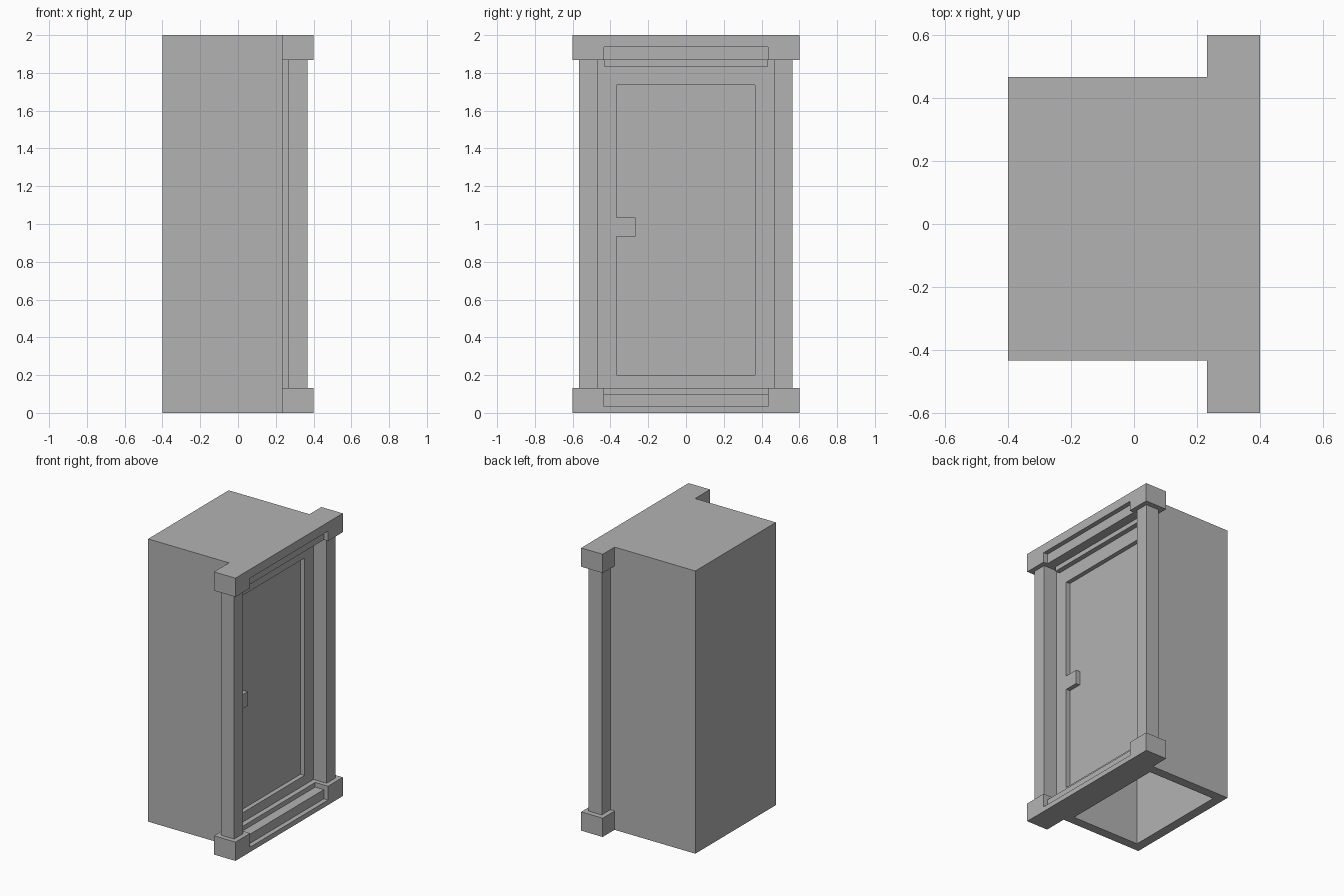
import bpy
import bmesh

if "Cube" in bpy.data.objects:
    bpy.data.objects.remove(bpy.data.objects["Cube"], do_unlink=True)

grey = bpy.data.materials.new("plain_grey")
grey.use_nodes = True
GREY = (0.45, 0.45, 0.45, 1)
grey.diffuse_color = GREY
grey.node_tree.nodes["Principled BSDF"].inputs["Base Color"].default_value = GREY


def finish(name, bm):
    bmesh.ops.recalc_face_normals(bm, faces=bm.faces)
    mesh = bpy.data.meshes.new(name)
    bm.to_mesh(mesh)
    bm.free()
    mesh.materials.append(grey)
    obj = bpy.data.objects.new(name, mesh)
    bpy.context.collection.objects.link(obj)
    return obj


def prism(bm, profile, y0, y1):
    """Extrude an (x, z) outline along y."""
    face = bm.faces.new([bm.verts.new((x, y0, z)) for x, z in profile])
    ext = bmesh.ops.extrude_face_region(bm, geom=[face])
    verts = [g for g in ext["geom"] if isinstance(g, bmesh.types.BMVert)]
    bmesh.ops.translate(bm, verts=verts, vec=(0, y1 - y0, 0))


def box(bm, xs, ys, zs):
    (x0, x1), (z0, z1) = xs, zs
    prism(bm, [(x0, z0), (x1, z0), (x1, z1), (x0, z1)], *ys)


def box_object(name, xs, ys, zs):
    bm = bmesh.new()
    box(bm, xs, ys, zs)
    return finish(name, bm)


BACK, FACE, PILLAR, FRONT = 0.232, 0.265, 0.367, 0.4   # depth planes along x
TOP = 2.0
BLOCK = 0.133                                          # beam end block height

# Hollow cabinet body, open underneath
bm = bmesh.new()
box(bm, (-0.4, BACK), (-0.433, 0.467), (0, TOP))
bm.normal_update()
bmesh.ops.recalc_face_normals(bm, faces=bm.faces)
floor = min(bm.faces, key=lambda f: f.calc_center_median().z)
bmesh.ops.inset_region(bm, faces=[floor], thickness=0.067, use_even_offset=True)
for v in floor.verts:
    if v.co.x > 0:
        v.co.x = 0.2
ext = bmesh.ops.extrude_face_region(bm, geom=[floor])
inner = [g for g in ext["geom"] if isinstance(g, bmesh.types.BMVert)]
bmesh.ops.translate(bm, verts=inner, vec=(0, 0, 1.93))
if floor.is_valid:
    bmesh.ops.delete(bm, geom=[floor], context="FACES_ONLY")
finish("cabinet_body", bm)

# Door frame of two stiles and two rails around a recessed panel
Y0, Y1, D0, D1 = -0.468, 0.466, -0.368, 0.366
Z0, Z1 = 0.2, 1.737
bm = bmesh.new()
for ys in ((Y0, D0), (D1, Y1)):
    box(bm, (BACK, FACE), ys, (0.1, 1.9))
for zs in ((0.1, Z0), (Z1, 1.9)):
    box(bm, (BACK, FACE), (D0, D1), zs)
finish("door_frame", bm)
box_object("door_panel", (BACK - 0.004, BACK + 0.002), (D0, D1), (Z0, Z1))
box_object("door_handle", (BACK, FACE), (D0, -0.268), (0.935, 1.035))


# Stepped beams with end blocks, at the bottom and upside down at the top
def beam(name, steps, place):
    a, b, c = steps
    outline = [(BACK, 0), (FRONT, 0), (FRONT, a), (PILLAR, a),
               (PILLAR, b), (0.3, b), (0.3, c), (BACK, c)]
    bm = bmesh.new()
    prism(bm, [(x, place(z)) for x, z in outline], -0.435, 0.435)
    for ys in ((-0.6, -0.435), (0.435, 0.6)):
        box(bm, (BACK, FRONT), ys, sorted((place(0), place(BLOCK))))
    finish(name, bm)


beam("base_beam", (0.035, 0.1, BLOCK), lambda z: z)
beam("top_beam", (0.063, BLOCK, 0.165), lambda z: TOP - z)

# Square pillars
for side, ys in (("right", (-0.567, Y0)), ("left", (Y1, 0.563))):
    box_object(side + "_pillar", (FACE, PILLAR), ys, (BLOCK, TOP - BLOCK))
